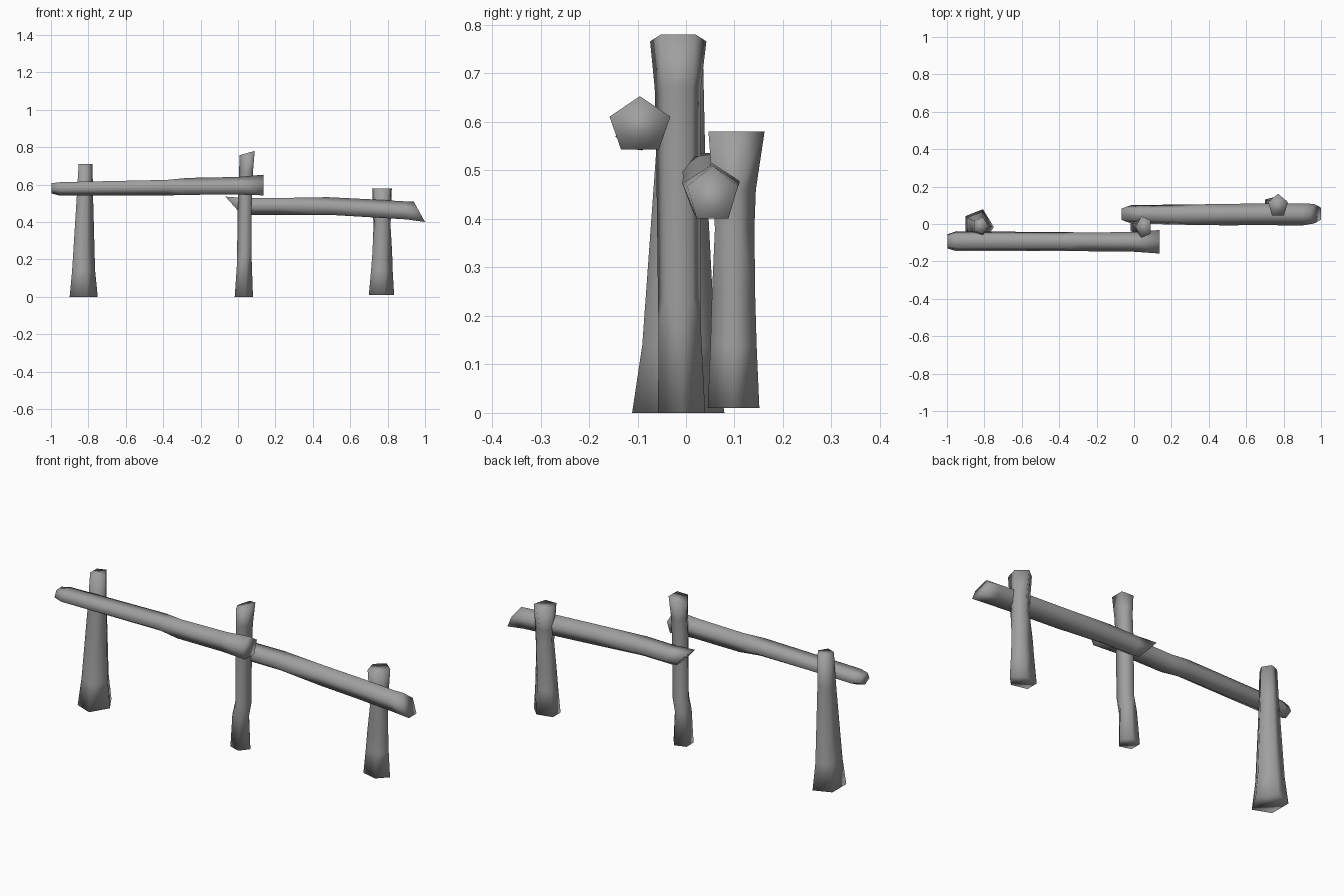
import bpy, bmesh
from math import sin, cos, radians

SIDES = 5

# dark weathered grey
grey = bpy.data.materials.new("weathered_grey")
grey.diffuse_color = (0.35, 0.35, 0.35, 1)


def loft(name, axis, rings):
    """Pentagonal log. Ring: (pos, centre u, centre v, radius u, radius v, angle, slant u, slant v)."""
    bm = bmesh.new()
    loops = []
    for pos, cu, cv, ru, rv, ang, su, sv in rings:
        loop = []
        for i in range(SIDES):
            a = radians(ang + 360 * i / SIDES)
            u, v = ru * cos(a), rv * sin(a)
            w = pos + su * u + sv * v
            co = (cu + u, cv + v, w) if axis == 'Z' else (w, cu + u, cv + v)
            loop.append(bm.verts.new(co))
        loops.append(loop)
    for k, (a, b) in enumerate(zip(loops, loops[1:])):
        twisted = rings[k][5] != rings[k + 1][5]
        for i in range(SIDES):
            j = (i + 1) % SIDES
            if twisted:
                bm.faces.new((a[i], a[j], b[i]))
                bm.faces.new((a[j], b[j], b[i]))
            else:
                bm.faces.new((a[i], a[j], b[j], b[i]))
    bm.faces.new(loops[0][::-1])
    bm.faces.new(loops[-1])
    bmesh.ops.recalc_face_normals(bm, faces=bm.faces[:])
    for f in bm.faces:
        f.smooth = True
    mesh = bpy.data.meshes.new(name)
    bm.to_mesh(mesh)
    bm.free()
    mesh.materials.append(grey)
    ob = bpy.data.objects.new(name, mesh)
    bpy.context.collection.objects.link(ob)


# upright posts
loft("left_post", 'Z', [
    (0.00, -0.833, -0.016, 0.083, 0.100, 0, 0, 0),
    (0.14, -0.832, -0.015, 0.068, 0.079, 0, 0, 0),
    (0.54, -0.823, -0.011, 0.048, 0.053, 0, 0, 0),
    (0.71, -0.819, -0.010, 0.041, 0.048, 0, 0, 0)])
loft("middle_post", 'Z', [
    (0.00, 0.026, -0.009, 0.054, 0.051, 0, 0, 0),
    (0.175, 0.030, -0.013, 0.044, 0.046, 0, 0, 0),
    (0.24, 0.037, -0.014, 0.042, 0.046, 36, 0, 0),
    (0.55, 0.041, -0.016, 0.041, 0.048, 36, 0, 0),
    (0.67, 0.047, -0.017, 0.041, 0.050, 36, 0, 0),
    (0.77, 0.053, -0.016, 0.045, 0.061, 36, 0.28, 0)])
loft("right_post", 'Z', [
    (0.01, 0.760, 0.098, 0.0746, 0.056, 0, 0, 0),
    (0.14, 0.763, 0.098, 0.064, 0.050, 0, 0, 0),
    (0.24, 0.766, 0.098, 0.058, 0.047, 0, 0, 0),
    (0.38, 0.770, 0.096, 0.048, 0.045, 18, 0, 0),
    (0.46, 0.770, 0.095, 0.051, 0.049, 18, 0, 0),
    (0.58, 0.770, 0.098, 0.055, 0.064, 18, 0, 0)])

# horizontal rails
loft("upper_rail", 'X', [
    (-0.998, -0.093, 0.583, 0.040, 0.030, 54, 0, 0),
    (-0.95, -0.092, 0.581, 0.056, 0.040, 54, 0, 0),
    (-0.38, -0.094, 0.588, 0.053, 0.046, 54, 0, 0),
    (-0.27, -0.095, 0.586, 0.053, 0.050, 90, 0, 0),
    (0.00, -0.096, 0.589, 0.055, 0.052, 90, 0, 0),
    (0.135, -0.095, 0.592, 0.066, 0.061, 90, 0, 0)])
loft("lower_rail", 'X', [
    (-0.03, 0.052, 0.494, 0.051, 0.052, 54, 0, -0.9),
    (0.05, 0.052, 0.487, 0.053, 0.050, 54, 0, 0),
    (0.22, 0.050, 0.488, 0.056, 0.050, 54, 0, 0),
    (0.48, 0.050, 0.481, 0.060, 0.052, 90, 0, 0),
    (0.70, 0.052, 0.469, 0.061, 0.053, 90, 0, 0),
    (0.90, 0.051, 0.457, 0.062, 0.053, 90, 0, 0),
    (0.973, 0.055, 0.449, 0.055, 0.060, 90, 0, -0.55)])
